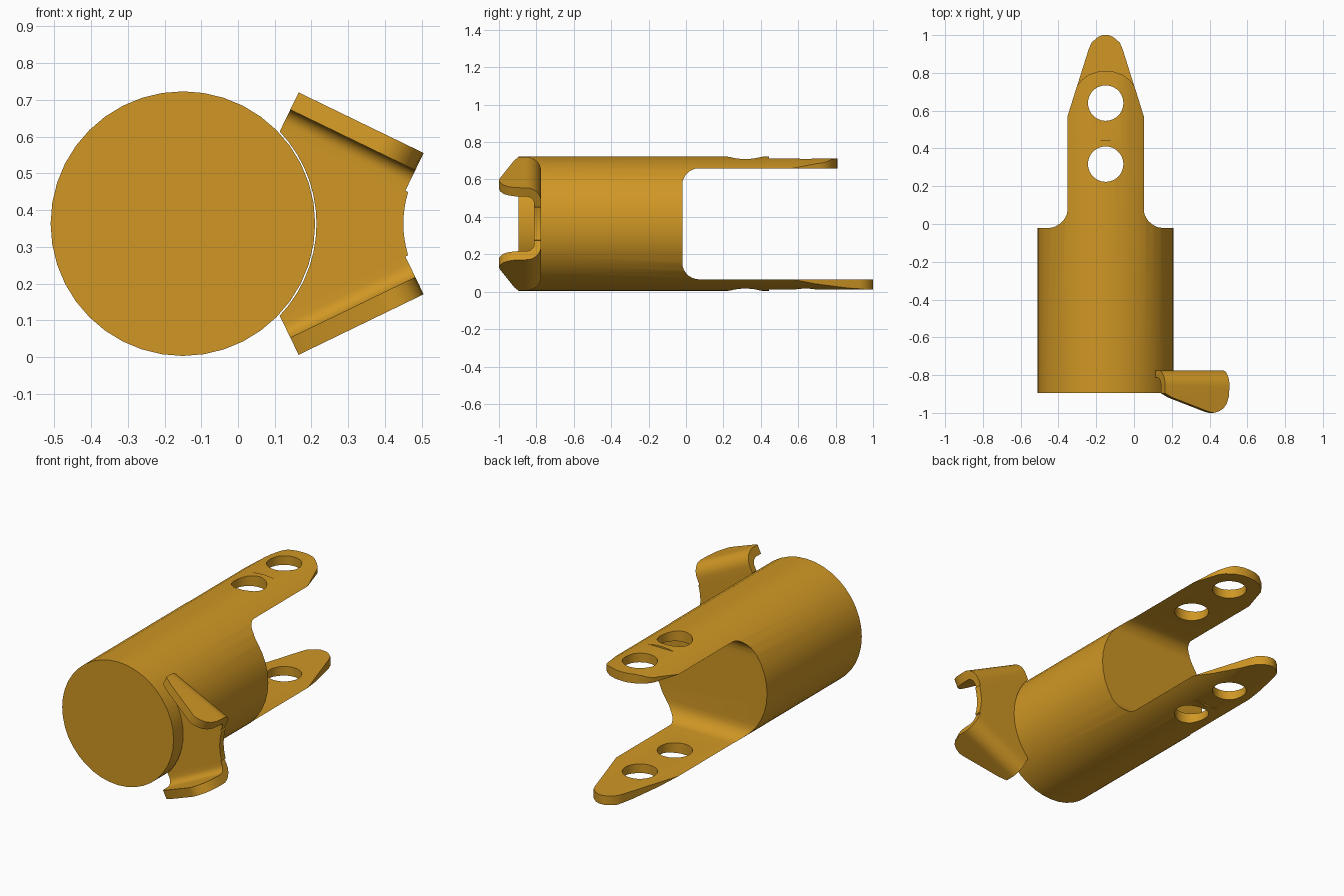
import bpy, bmesh, math
from mathutils import Vector

if "Cube" in bpy.data.objects:
    bpy.data.objects.remove(bpy.data.objects["Cube"], do_unlink=True)

CX, CZ, R = -0.15, 0.363, 0.36   # barrel axis and radius

gold = bpy.data.materials.new("ochre gold")
gold.use_nodes = True
COL = (0.63, 0.31, 0.018, 1)
gold.diffuse_color = COL
gold.node_tree.nodes["Principled BSDF"].inputs["Base Color"].default_value = COL


def prism(name, pts, d0, d1, place):
    """Extrude a 2D outline from depth d0 to d1; place(a, b, depth) gives xyz."""
    bm = bmesh.new()
    lo = [bm.verts.new(place(a, b, d0)) for a, b in pts]
    hi = [bm.verts.new(place(a, b, d1)) for a, b in pts]
    bm.faces.new(lo)
    bm.faces.new(hi)
    n = len(pts)
    for i in range(n):
        j = (i + 1) % n
        bm.faces.new((lo[i], lo[j], hi[j], hi[i]))
    bmesh.ops.recalc_face_normals(bm, faces=bm.faces)
    me = bpy.data.meshes.new(name)
    bm.to_mesh(me)
    bm.free()
    me.materials.append(gold)
    ob = bpy.data.objects.new(name, me)
    bpy.context.collection.objects.link(ob)
    return ob


def arc(cx, cy, r, a0, a1, n):
    return [(cx + r * math.cos(math.radians(a0 + (a1 - a0) * i / n)),
             cy + r * math.sin(math.radians(a0 + (a1 - a0) * i / n))) for i in range(n + 1)]


def boolean(ob, cutter, op="DIFFERENCE"):
    mod = ob.modifiers.new("cut", "BOOLEAN")
    mod.operation, mod.solver, mod.object = op, "EXACT", cutter
    bpy.context.view_layer.objects.active = ob
    bpy.ops.object.modifier_apply(modifier=mod.name)
    bpy.data.objects.remove(cutter, do_unlink=True)


def smooth(ob):
    bpy.ops.object.select_all(action="DESELECT")
    ob.select_set(True)
    bpy.context.view_layer.objects.active = ob
    bpy.ops.object.shade_smooth_by_angle(angle=math.radians(30))


def along_x(y, z, d): return (d, y, z)
def along_y(x, z, d): return (x, d, z)
def along_z(x, y, d): return (x, y, d)


# Barrel with two prongs: a long cylinder with a rounded slot through its back
body = prism("barrel_with_prongs", arc(CX, CZ, R, 0, 360, 40)[:-1], -0.895, 1.0, along_y)
H, F = 0.297, 0.09               # slot half height and corner radius
slot = ([(1.2, CZ - H)] + arc(-0.02 + F, CZ - H + F, F, 270, 180, 7)
        + arc(-0.02 + F, CZ + H - F, F, 180, 90, 7) + [(1.2, CZ + H)])
boolean(body, prism("slot_cutter", slot, -1, 1, along_x))


# Tapered, rounded prong tips: right half of each tip, as offset from the axis
tip_low = [(0.24, 0.45), (0.205, 0.56), (0.09, 0.925), (0.075, 0.96), (0.04, 0.99), (0.015, 1.0)]
tip_high = [(0.24, 0.45), (0.205, 0.56), (0.152, 0.73), (0.13, 0.76), (0.09, 0.79),
            (0.04, 0.807), (0.0, 0.81)]
for tip, z0, z1 in ((tip_low, -0.2, CZ), (tip_high, CZ, 0.9)):
    outline = ([(CX - 0.6, 1.2), (CX - 0.6, 0.4)] + [(CX - a, y) for a, y in tip]
               + [(CX + a, y) for a, y in reversed(tip) if a > 0] + [(CX + 0.6, 0.4), (CX + 0.6, 1.2)])
    boolean(body, prism("tip_cutter", outline, z0, z1, along_z))

# Flats on the outer side of the prong ends
for z0, z1 in ((-0.2, 0.013), (0.713, 0.9)):
    boolean(body, prism("flat_cutter", [(-0.8, 0.445), (0.5, 0.445), (0.5, 1.2), (-0.8, 1.2)], z0, z1, along_z))

# Two pin holes through both prongs
for y in (0.317, 0.64):
    boolean(body, prism("hole_cutter", arc(CX, y, 0.094, 0, 360, 28)[:-1], -0.3, 1.0, along_z))
smooth(body)

# Side bracket: web plate between barrel and the two flanges
BACK, FRONT = -0.775, -0.812
W = 0.118                        # flange bend width
a = math.degrees(math.atan2(0.251, 0.263))
web = arc(CX, CZ, 0.3636, -a, a, 14)
web += [(0.45 + 0.013 * t * t, CZ + 0.086 * t) for t in (1, 0.75, 0.5, 0.25, 0, -0.25, -0.5, -0.75, -1)]
smooth(prism("bracket_web", web, BACK, FRONT, along_y))

# Bent flanges, converging outwards; mirrored about the barrel's mid height
L = 0.378
section = ([(-W, BACK)] + arc(-0.08, BACK - 0.08, 0.08, 90, 0, 8) + [(0, -1.05), (-0.052, -1.05)]
           + arc(-0.052 - 0.04, FRONT - 0.04, 0.04, 0, 90, 6) + [(-W, FRONT)])
outline = [(-0.002, -0.7), (-0.002, -0.895), (0.04, -0.918), (0.26, -0.995), (0.285, -1.0), (0.317, -0.992),
           (0.345, -0.975), (0.363, -0.95), (0.374, -0.915), (L, -0.87), (L, -0.7)]
for side, s in (("upper", 1), ("lower", -1)):
    def place(u, v, y):
        return (0.165 + 0.9 * u + 0.436 * v, y, CZ + s * (0.357 - 0.436 * u + 0.9 * v))
    flange = prism(side + "_bracket_flange", section, 0, 0.4, lambda v, y, d: place(d, v, y))
    boolean(flange, prism("outline_cutter", outline, -0.3, 0.1, lambda u, y, d: place(u, d, y)), "INTERSECT")
    smooth(flange)
